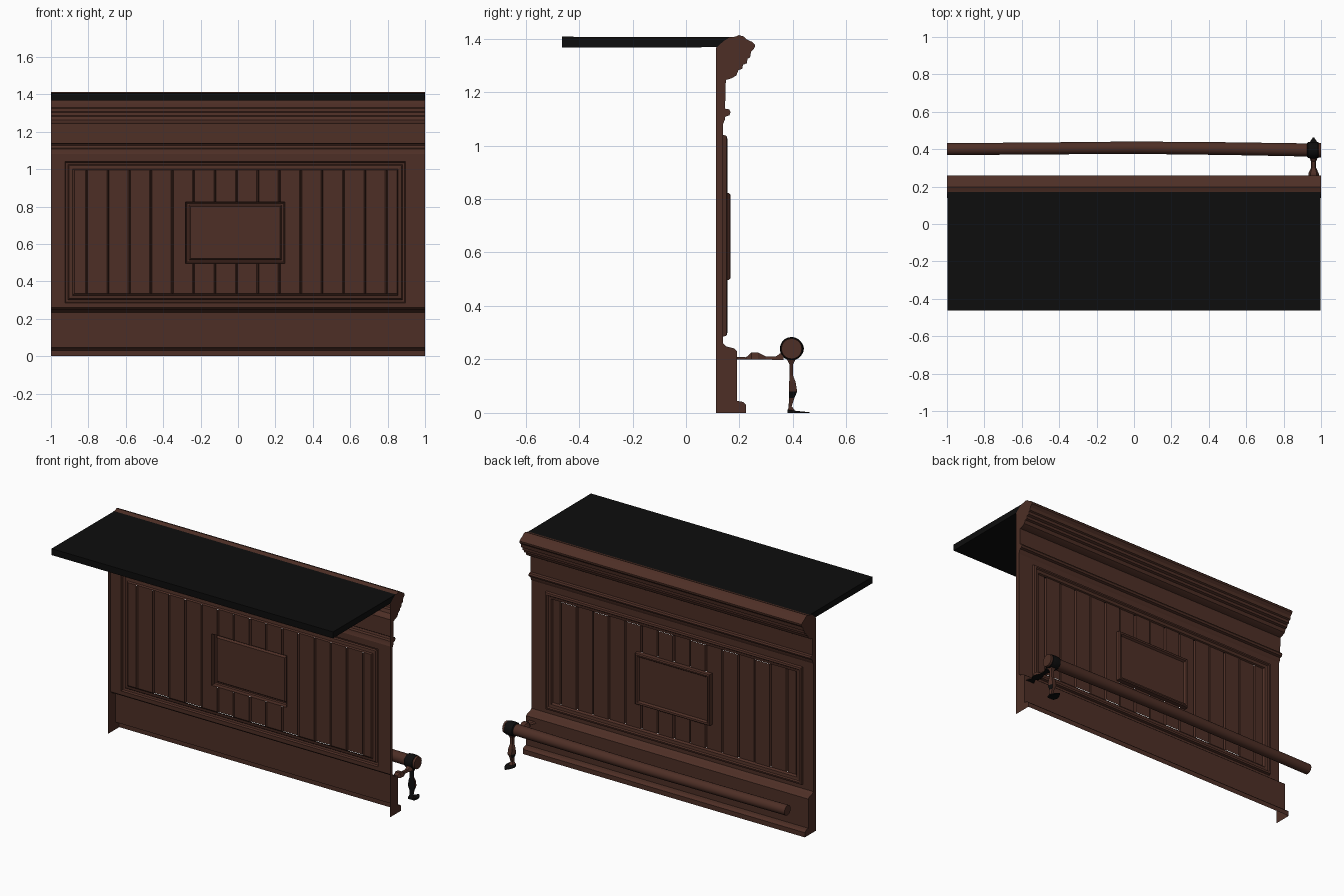
import bpy, bmesh, math
from mathutils import Vector

if "Cube" in bpy.data.objects:
    bpy.data.objects.remove(bpy.data.objects["Cube"])


def material(name, rgb):
    m = bpy.data.materials.new(name)
    m.diffuse_color = (*rgb, 1)
    m.use_nodes = True
    m.node_tree.nodes["Principled BSDF"].inputs["Base Color"].default_value = m.diffuse_color
    return m


WOOD = material("dark brown wood", (0.075, 0.028, 0.019))
BLACK = material("black", (0.004, 0.004, 0.004))


def finish(name, bm, mats, sheet=False, smooth=None, rule=None):
    bmesh.ops.remove_doubles(bm, verts=bm.verts, dist=1e-5)
    bmesh.ops.recalc_face_normals(bm, faces=bm.faces)
    # open sheets must face the customer side (+y)
    if sheet and sum(f.normal.y * f.calc_area() for f in bm.faces) < 0:
        bmesh.ops.reverse_faces(bm, faces=bm.faces)
    bm.normal_update()
    if rule:
        for f in bm.faces:
            f.material_index = rule(f)
    me = bpy.data.meshes.new(name)
    bm.to_mesh(me)
    bm.free()
    ob = bpy.data.objects.new(name, me)
    bpy.context.collection.objects.link(ob)
    for m in mats:
        me.materials.append(m)
    if smooth:
        bpy.ops.object.select_all(action='DESELECT')
        ob.select_set(True)
        bpy.context.view_layer.objects.active = ob
        bpy.ops.object.shade_smooth_by_angle(angle=math.radians(smooth))
    return ob


def quad(bm, pts):
    bm.faces.new([bm.verts.new(p) for p in pts])


def moulding(name, profile):
    """Open (y, z) profile run along the full width."""
    bm = bmesh.new()
    for (y0, z0), (y1, z1) in zip(profile, profile[1:]):
        quad(bm, [(-1, y0, z0), (1, y0, z0), (1, y1, z1), (-1, y1, z1)])
    return finish(name, bm, [WOOD], sheet=True, smooth=30)


def rings(bm, rects, cap=False):
    """Nested upright rectangles (x0, x1, z0, z1, y) joined by quads."""
    def corners(r):
        x0, x1, z0, z1, y = r
        return [(x0, y, z0), (x1, y, z0), (x1, y, z1), (x0, y, z1)]
    for a, b in zip(rects, rects[1:]):
        A, B = corners(a), corners(b)
        for i in range(4):
            j = (i + 1) % 4
            quad(bm, [A[i], A[j], B[j], B[i]])
    if cap:
        quad(bm, corners(rects[-1]))


def inset(r, d, y):
    return (r[0] + d, r[1] - d, r[2] + d, r[3] - d, y)


# base board and the cornice with frieze
BASE = [(0.225, 0), (0.225, 0.03), (0.213, 0.041), (0.19, 0.045), (0.19, 0.232),
        (0.178, 0.242), (0.152, 0.248), (0.138, 0.26)]
TOP = [(0.138, 1.08), (0.145, 1.095), (0.147, 1.108), (0.162, 1.113), (0.167, 1.125),
       (0.162, 1.135), (0.146, 1.138), (0.149, 1.245), (0.172, 1.252), (0.188, 1.262),
       (0.196, 1.282), (0.21, 1.287), (0.213, 1.302), (0.228, 1.308), (0.23, 1.325),
       (0.24, 1.33), (0.243, 1.35), (0.257, 1.366), (0.258, 1.377), (0.247, 1.388),
       (0.23, 1.395), (0.215, 1.408), (0.198, 1.413), (0.188, 1.408), (0.16, 1.403)]
moulding("base_board", BASE)
moulding("cornice", TOP)

# framed panel with raised picture-frame moulding
bm = bmesh.new()
outer = (-1, 1, 0.26, 1.08, 0.138)
frame = (-0.925, 0.895, 0.285, 1.04, 0.138)
field = (-0.875, 0.85, 0.335, 0.995, 0.134)
rings(bm, [outer, frame, inset(frame, 0.004, 0.152), inset(frame, 0.016, 0.155),
           inset(frame, 0.022, 0.147), inset(frame, 0.04, 0.144), field])
finish("panel_frame", bm, [WOOD], sheet=True)

# vertical planks with V grooves, open behind the plaque
PLAQUE = (-0.28, 0.25, 0.495, 0.825, 0.134)
bm = bmesh.new()
line = [(field[0], 0.134)]
for i in range(15):
    x = -0.81 + 0.1145 * i
    step = 0.004 if i % 2 else 0.0
    line += [(x - 0.006, line[-1][1]), (x, 0.126), (x + 0.006, 0.134 + step)]
line.append((field[1], line[-1][1]))


def depth(x):
    for (xa, ya), (xb, yb) in zip(line, line[1:]):
        if xa <= x <= xb:
            return ya + (yb - ya) * (x - xa) / (xb - xa)
    return line[-1][1]


xs = sorted([p[0] for p in line] + [PLAQUE[0], PLAQUE[1]])
for a, b in zip(xs, xs[1:]):
    inside = PLAQUE[0] < (a + b) / 2 < PLAQUE[1]
    spans = [(0.335, 0.495), (0.825, 0.995)] if inside else [(0.335, 0.995)]
    for z0, z1 in spans:
        ya, yb = depth(a), depth(b)
        quad(bm, [(a, ya, z0), (b, yb, z0), (b, yb, z1), (a, ya, z1)])
finish("planks", bm, [WOOD], sheet=True)

# centre plaque
bm = bmesh.new()
rings(bm, [PLAQUE, inset(PLAQUE, 0.002, 0.16), inset(PLAQUE, 0.008, 0.166),
           inset(PLAQUE, 0.018, 0.164), inset(PLAQUE, 0.026, 0.152)], cap=True)
finish("centre_plaque", bm, [WOOD], sheet=True)

# end caps closing both sides
outline = BASE + TOP + [(0.14, 1.39), (0.112, 1.365), (0.112, 0)]
for side in (-1, 1):
    bm = bmesh.new()
    f = bm.faces.new([bm.verts.new((side, y, z)) for y, z in outline])
    bm.normal_update()
    if f.normal.x * side < 0:
        f.normal_flip()
    me = bpy.data.meshes.new("end_cap")
    bm.to_mesh(me)
    bm.free()
    me.materials.append(WOOD)
    bpy.context.collection.objects.link(bpy.data.objects.new("end_cap", me))


def loft(name, sections, mats, cap=True, smooth=None, rule=None):
    bm = bmesh.new()
    loops = [[bm.verts.new(p) for p in s] for s in sections]
    n = len(loops[0])
    for A, B in zip(loops, loops[1:]):
        for i in range(n):
            bm.faces.new([A[i], A[(i + 1) % n], B[(i + 1) % n], B[i]])
    if cap:
        bm.faces.new(loops[0])
        bm.faces.new(loops[-1])
    return finish(name, bm, mats, smooth=smooth, rule=rule)


# counter top
loft("counter_top", [[(x, -0.463, 1.366), (x, 0.19, 1.368), (x, 0.19, 1.405), (x, -0.463, 1.407)]
                     for x in (-0.998, 0.998)], [BLACK])


def circle(x, r, y=0.397, z=0.24, n=20):
    return [(x, y + r * math.cos(2 * math.pi * i / n), z + r * math.sin(2 * math.pi * i / n))
            for i in range(n)]


# foot rail, very slightly bowed, with a rounded end
rail = [(-1, 0.032, 0.4), (-0.5, 0.032, 0.404), (0, 0.033, 0.408), (0.5, 0.034, 0.403),
        (0.92, 0.035, 0.396), (0.985, 0.04, 0.395), (1.0, 0.038, 0.395)]
loft("foot_rail", [circle(x, r, y) for x, r, y in rail], [WOOD], smooth=40)

# rail bracket: collar, arm to the base board, and turned leg with foot
collar = [(0.925, 0.036), (0.93, 0.042), (0.95, 0.044), (0.965, 0.044), (0.985, 0.042), (0.99, 0.036)]
loft("rail_collar", [circle(x, r, 0.395) for x, r in collar], [BLACK], cap=False, smooth=40)

CX = 0.96
arm = [(0.19, 0.2, 0.21, 0.03), (0.225, 0.2, 0.208, 0.014), (0.245, 0.2, 0.226, 0.028),
       (0.27, 0.2, 0.226, 0.028), (0.3, 0.2, 0.21, 0.014), (0.335, 0.198, 0.21, 0.014),
       (0.365, 0.198, 0.232, 0.026)]
loft("bracket_arm", [[(CX - w, y, a), (CX + w, y, a), (CX + w * 0.6, y, b), (CX - w * 0.6, y, b)]
                     for y, a, b, w in arm], [WOOD, BLACK],
     rule=lambda f: 0 if f.normal.z > 0.3 else 1)

leg = [(0.005, 0.38, 0.41, 0.022), (0.025, 0.384, 0.395, 0.014), (0.055, 0.385, 0.405, 0.014),
       (0.08, 0.385, 0.416, 0.024), (0.115, 0.386, 0.41, 0.022), (0.14, 0.387, 0.4, 0.014),
       (0.18, 0.388, 0.4, 0.016), (0.205, 0.375, 0.412, 0.026)]
loft("bracket_leg", [[(CX - w, a, z), (CX + w, a, z), (CX + w * 0.6, b, z), (CX - w * 0.6, b, z)]
                     for z, a, b, w in leg], [WOOD, BLACK],
     rule=lambda f: 0 if f.normal.y > 0.3 else 1)
foot = [(0.38, 0.012, 0.022), (0.41, 0.008, 0.03), (0.435, 0.005, 0.022), (0.462, 0.003, 0.004)]
loft("bracket_foot", [[(CX - w, y, 0), (CX + w, y, 0), (CX + w, y, h), (CX - w, y, h)]
                      for y, h, w in foot], [BLACK])
